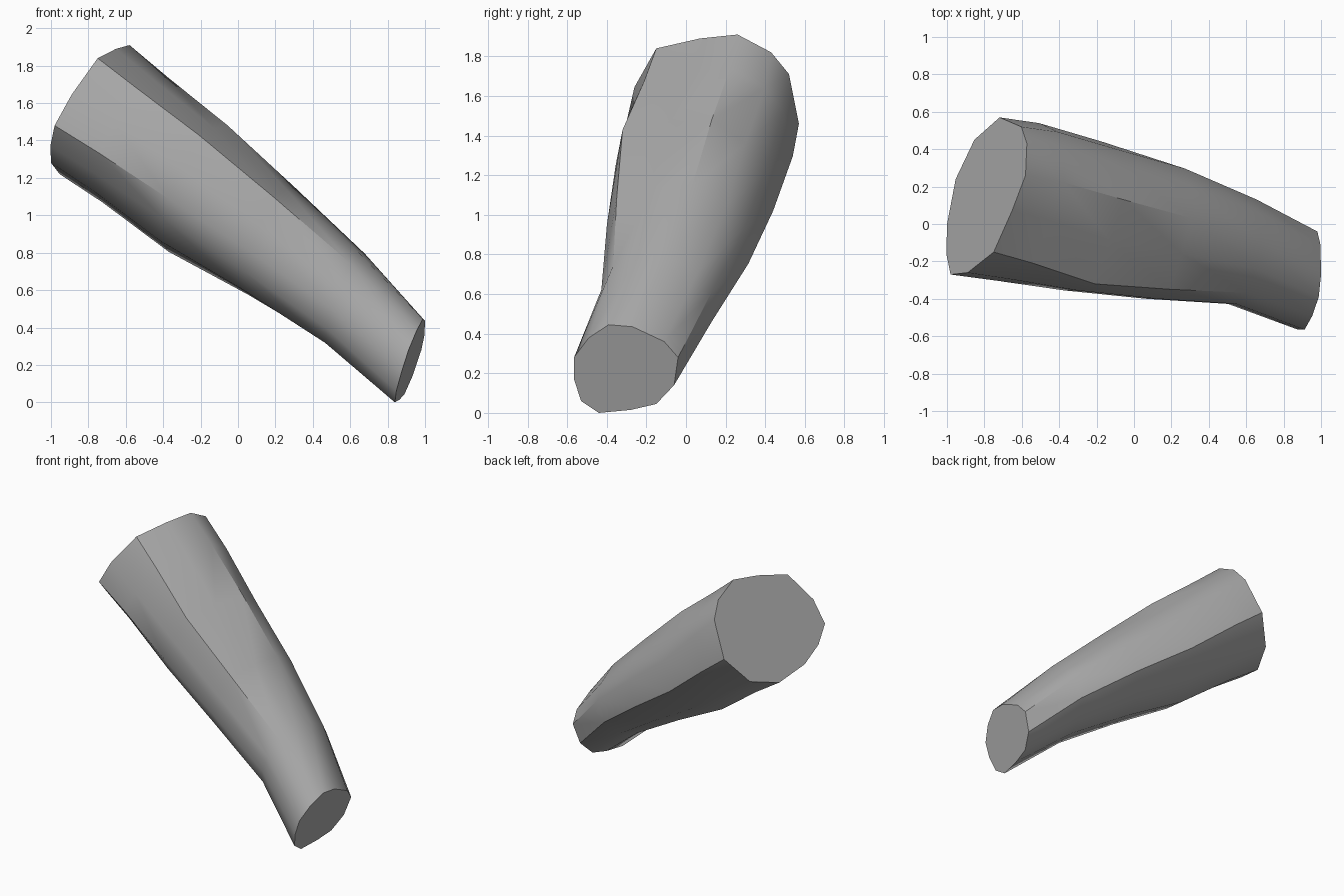
import bpy, bmesh, math
from mathutils import Vector

cube = bpy.data.objects.get("Cube")
if cube:
    bpy.data.objects.remove(cube)

# Grey material
grey = bpy.data.materials.new("plain_grey")
grey.use_nodes = True
colour = (0.4, 0.4, 0.4, 1.0)
grey.diffuse_color = colour
grey.node_tree.nodes["Principled BSDF"].inputs["Base Color"].default_value = colour

# Outlines of the wide end, the middle and the narrow end as (y, z), in matching order
WIDE = [(.26, 1.91), (.07, 1.89), (-.15, 1.84), (-.26, 1.645), (-.27, 1.48), (-.16, 1.37),
        (0, 1.28), (.24, 1.22), (.45, 1.28), (.57, 1.46), (.52, 1.71), (.43, 1.82)]
MIDDLE = [(.13, 1.48), (-.09, 1.465), (-.32, 1.43), (-.355, 1.25), (-.355, 1.09), (-.275, .98),
          (-.13, .86), (.09, .805), (.29, .87), (.44, 1.02), (.4, 1.22), (.3, 1.36)]
NARROW = [(-.27, .435), (-.39, .445), (-.49, .38), (-.565, .28), (-.565, .17), (-.53, .06),
          (-.44, 0), (-.28, .015), (-.15, .045), (-.06, .14), (-.04, .28), (-.11, .36)]


def tilted(outline, x, slope_y, slope_z, centre):
    """Lay an outline on a tilted plane, relative to its centre."""
    y0, z0 = outline[0]
    return [Vector((x + slope_y * (y - y0) + slope_z * (z - z0), y, z)) - Vector(centre)
            for y, z in outline]


WIDE_CENTRE = (-.79, .21, 1.58)
MIDDLE_CENTRE = (-.225, .075, 1.16)
NARROW_CENTRE = (.92, -.275, .22)
wide = tilted(WIDE, -.58, .324, .532, WIDE_CENTRE)
middle = tilted(MIDDLE, -.055, .295, .45, MIDDLE_CENTRE)
narrow = tilted(NARROW, 1, .13, .32, NARROW_CENTRE)

# Cross-sections along the limb: centre, the two shapes to blend, blend, scale across y, scale in x and z
SECTIONS = [
    (WIDE_CENTRE, wide, middle, 0, 1, 1),
    ((-.57, .17, 1.42), wide, middle, .35, 1.02, .98),
    (MIDDLE_CENTRE, wide, middle, 1, 1, 1),
    ((.17, -.007, .87), middle, narrow, .35, 1.03, .98),
    ((.575, -.115, .555), middle, narrow, .7, .94, .97),
    (NARROW_CENTRE, middle, narrow, 1, 1, 1),
]

# Loft the tapered limb and cap both ends
bm = bmesh.new()
rings = []
for centre, start, end, blend, across, along in SECTIONS:
    scale = Vector((along, across, along))
    rings.append([bm.verts.new(Vector(centre) + a.lerp(b, blend) * scale)
                  for a, b in zip(start, end)])
count = len(WIDE)
for upper, lower in zip(rings, rings[1:]):
    for i in range(count):
        j = (i + 1) % count
        bm.faces.new((upper[i], upper[j], lower[j], lower[i]))
bm.faces.new(rings[0])
bm.faces.new(rings[-1])
bmesh.ops.recalc_face_normals(bm, faces=bm.faces)

mesh = bpy.data.meshes.new("tapered_limb")
bm.to_mesh(mesh)
bm.free()
mesh.materials.append(grey)
limb = bpy.data.objects.new("tapered_limb", mesh)
bpy.context.collection.objects.link(limb)

# Smooth sides, crisp cap rims
bpy.ops.object.select_all(action='DESELECT')
limb.select_set(True)
bpy.context.view_layer.objects.active = limb
bpy.ops.object.shade_smooth_by_angle(angle=math.radians(38))
